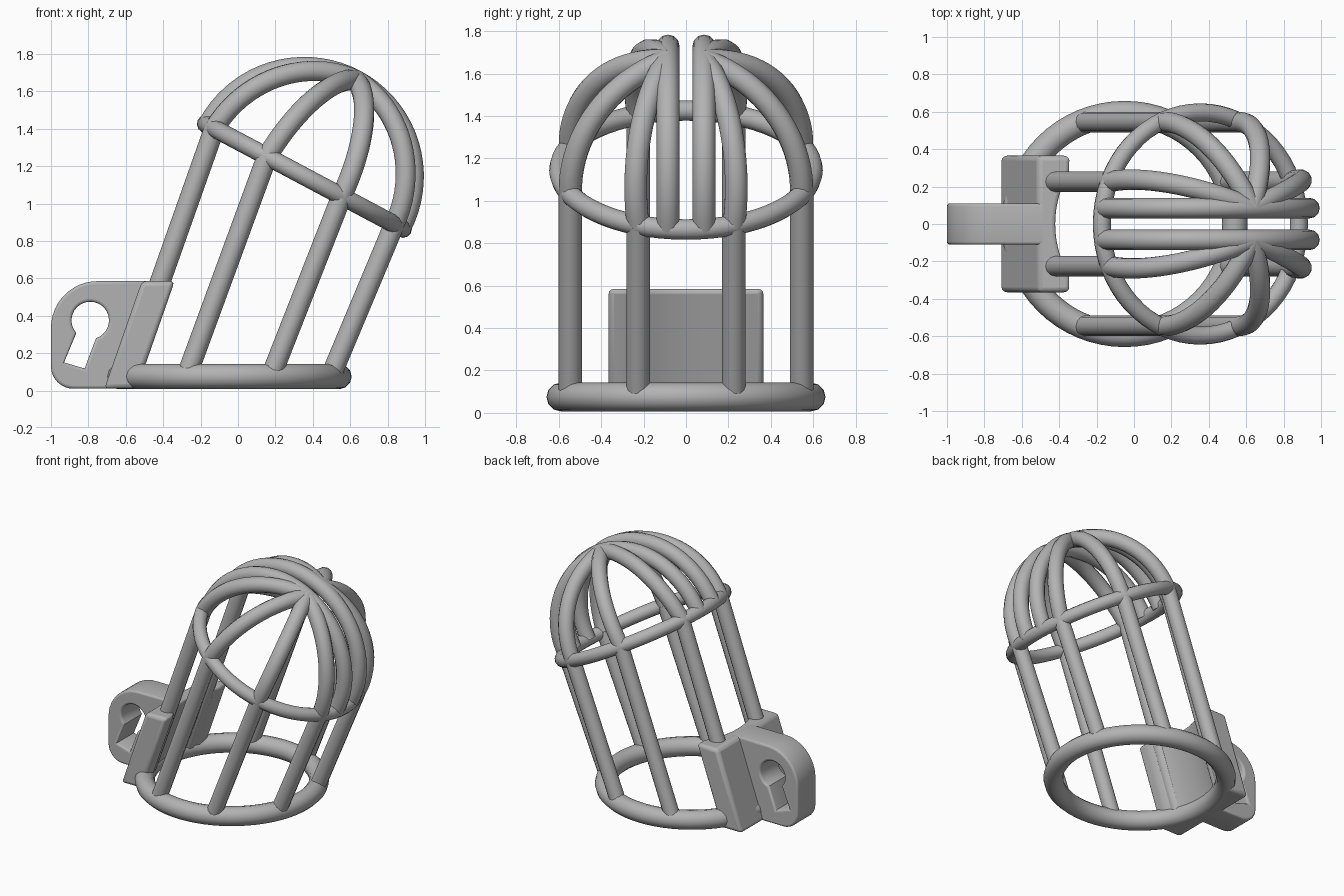
import bpy, bmesh
from math import sin, cos, pi, radians, sqrt
from mathutils import Vector, Matrix

old = bpy.data.objects.get("Cube")
if old:
    bpy.data.objects.remove(old, do_unlink=True)

grey = bpy.data.materials.new("plain_grey")
grey.use_nodes = True
colour = (0.45, 0.45, 0.45, 1)
grey.diffuse_color = colour
grey.node_tree.nodes["Principled BSDF"].inputs["Base Color"].default_value = colour


def finish(ob, angle=40):
    bpy.ops.object.select_all(action='DESELECT')
    ob.select_set(True)
    bpy.context.view_layer.objects.active = ob
    if ob.type == 'CURVE':
        bpy.ops.object.convert(target='MESH')
        ob = bpy.context.view_layer.objects.active
    ob.data.materials.clear()
    ob.data.materials.append(grey)
    bpy.ops.object.shade_smooth_by_angle(angle=radians(angle))
    return ob


def curve(name, paths, cyclic, flat=False):
    cu = bpy.data.curves.new(name, 'CURVE')
    cu.dimensions = '2D' if flat else '3D'
    for path in paths:
        sp = cu.splines.new('POLY')
        sp.points.add(len(path) - 1)
        for p, co in zip(sp.points, path):
            p.co = (*co, 1)
        sp.use_cyclic_u = cyclic
    ob = bpy.data.objects.new(name, cu)
    bpy.context.collection.objects.link(ob)
    return ob


def tube(name, path, radius, cyclic=False):
    ob = curve(name, [path], cyclic)
    ob.data.bevel_depth = radius
    ob.data.bevel_resolution = 4
    ob.data.use_fill_caps = not cyclic
    return finish(ob, 50)


# Main frame: level base ring, tilted upper ring, dome axis
R, BAR = 0.59, 0.055
side = Vector((0, 1, 0))
base = Vector((-0.05, 0, 0.075))
top = Vector((0.355, 0, 1.145))
along = Vector((0.883, 0, -0.47)).normalized()
axis = Vector((0.47, 0, 0.883)).normalized()


def ring_point(centre, u, angle, radius=R):
    return centre + u * radius * cos(angle) + side * radius * sin(angle)


def circle(centre, u, radius):
    return [ring_point(centre, u, 2 * pi * i / 64, radius) for i in range(64)]


tube("base_ring", circle(base, Vector((1, 0, 0)), R), 0.068, True)
tube("upper_ring", circle(top, along, 0.597), 0.048, True)

# Eight leaning bars, each continued by a dome rib
for s, label in ((1, "left"), (-1, "right")):
    crown = (axis * 0.583 + side * 0.085 * s).normalized()
    for k in range(4):
        a = s * radians(22.5 + 45 * k)
        foot = ring_point(base, Vector((1, 0, 0)), a)
        head = ring_point(top, along, a)
        tube(f"{label}_bar_{k + 1}", [foot, head], BAR)
        start = (head - top).normalized()
        full = start.angle(crown)
        rib = [top + R * (start * sin(full * (1 - t / 20)) + crown * sin(full * t / 20)) / sin(full)
               for t in range(21)]
        tube(f"{label}_dome_rib_{k + 1}", rib, BAR)
    # Ridge arch beside the centre slit
    r = sqrt(R * R - 0.085 ** 2)
    arch = [top + side * 0.085 * s + along * r * cos(pi * i / 36) + axis * r * sin(pi * i / 36)
            for i in range(37)]
    tube(f"{label}_ridge_arch", arch, BAR)

# Lock block: outline with a hollow inner face, extruded on a slant
W, LOW, HIGH, LEAN = 0.365, 0.01, 0.585, 0.35
outline = [(-0.715, W), (-0.715, -W)]
for i in range(25):
    y = -W + 2 * W * i / 24
    outline.append((min(-0.54, -0.07 - sqrt(0.545 ** 2 - y * y)), y))
bm = bmesh.new()
face = bm.faces.new([bm.verts.new((x, y, LOW)) for x, y in outline])
extruded = bmesh.ops.extrude_face_region(bm, geom=[face])
rise = HIGH - LOW
bmesh.ops.translate(bm, vec=(LEAN * rise, 0, rise),
                    verts=[v for v in extruded["geom"] if isinstance(v, bmesh.types.BMVert)])
bmesh.ops.recalc_face_normals(bm, faces=bm.faces)
mesh = bpy.data.meshes.new("lock_block")
bm.to_mesh(mesh)
bm.free()
block = bpy.data.objects.new("lock_block", mesh)
bpy.context.collection.objects.link(block)
bevel = block.modifiers.new("soft_edges", 'BEVEL')
bevel.width, bevel.segments = 0.025, 3
bevel.limit_method, bevel.angle_limit = 'ANGLE', radians(35)
finish(block)


# Lock tongue with a keyhole through it
def arc(cx, cz, r, a0, a1, n):
    return [(cx + r * cos(radians(a0 + (a1 - a0) * i / n)),
             cz + r * sin(radians(a0 + (a1 - a0) * i / n)), 0) for i in range(n + 1)]


plate = ([(-0.46, HIGH, 0)] + arc(-0.75, 0.335, 0.25, 90, 180, 12)
         + arc(-0.88, 0.13, 0.12, 180, 270, 8) + [(-0.64, LOW, 0)])
keyhole = arc(-0.79, 0.375, 0.1, -72, 222, 24) + [(-0.93, 0.15, 0), (-0.82, 0.118, 0)]
tongue = curve("lock_tongue", [plate, keyhole], True, flat=True)
tongue.data.fill_mode = 'BOTH'
tongue.data.extrude = 0.095
tongue.data.bevel_depth = 0.015
tongue.data.bevel_resolution = 2
tongue.data.offset = -0.015
tongue.matrix_world = Matrix.Rotation(pi / 2, 4, 'X')
finish(tongue)
